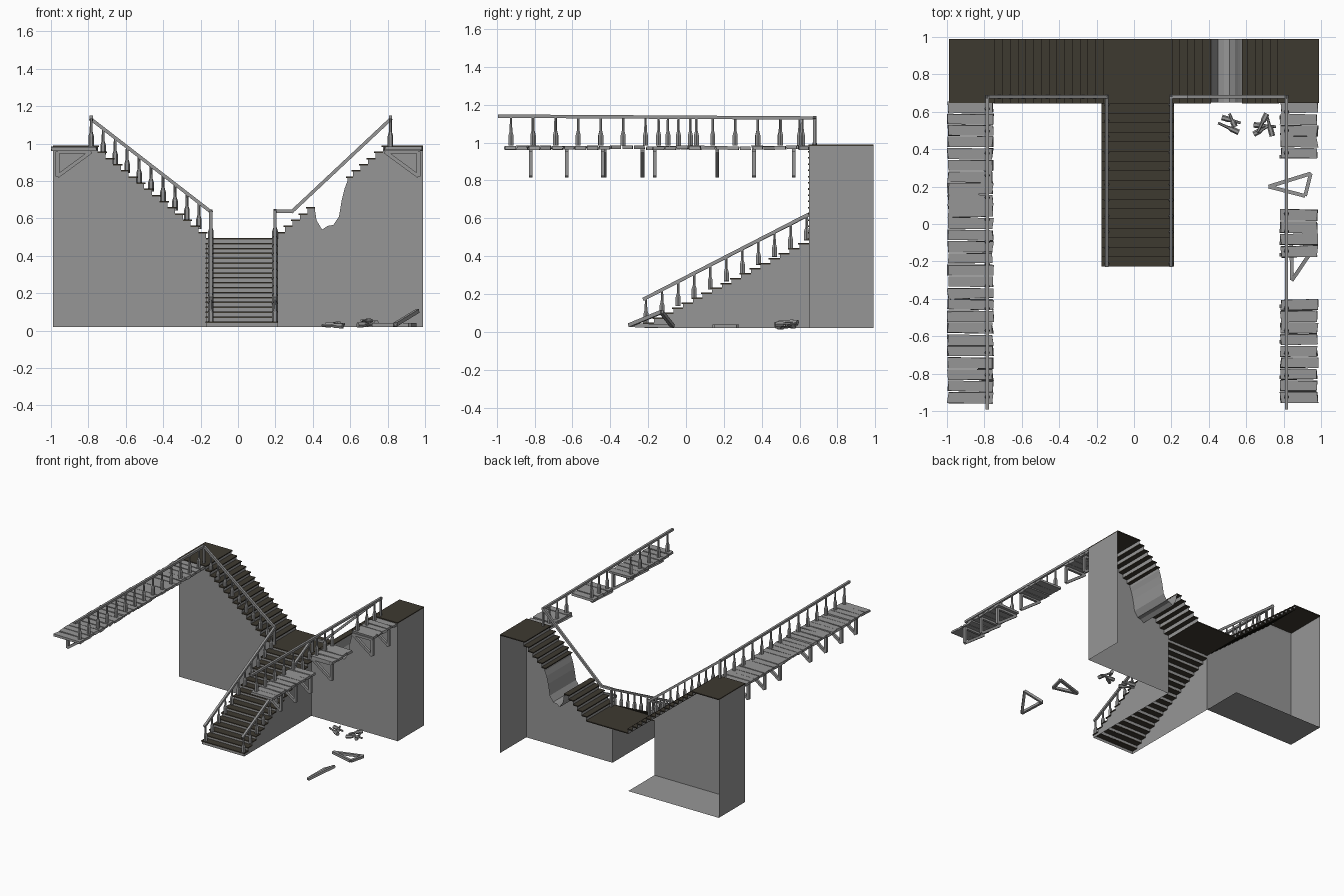
import bpy, bmesh, random
from math import cos, sin, pi
from mathutils import Vector, Matrix

random.seed(4)
cube = bpy.data.objects.get("Cube")
if cube:
    bpy.data.objects.remove(cube)


def material(name, rgb):
    m = bpy.data.materials.new(name)
    m.use_nodes = True
    m.diffuse_color = (*rgb, 1)
    m.node_tree.nodes["Principled BSDF"].inputs["Base Color"].default_value = (*rgb, 1)
    return m


GREY = material("weathered grey", (.305, .305, .305))
BROWN = material("dark brown", (.048, .041, .03))


def finish(name, bm, mat):
    me = bpy.data.meshes.new(name)
    bm.to_mesh(me)
    bm.free()
    me.materials.append(mat)
    ob = bpy.data.objects.new(name, me)
    bpy.context.collection.objects.link(ob)
    return ob


def box(bm, lo, hi, turn=0):
    lo, hi = Vector(lo), Vector(hi)
    size = hi - lo
    mat = Matrix.Translation((lo + hi) / 2) @ Matrix.Rotation(turn, 4, 'Z') @ Matrix.Diagonal((*size, 1))
    return bmesh.ops.create_cube(bm, size=1, matrix=mat)["verts"]


def aligned(a, b):
    d = Vector(b) - Vector(a)
    return Matrix.Translation(a) @ d.to_track_quat('Z', 'Y').to_matrix().to_4x4(), d.length


def beam(bm, a, b, w=.018, h=.018):
    m, n = aligned(a, b)
    m = m @ Matrix.Translation((0, 0, n / 2)) @ Matrix.Diagonal((w, h, n, 1))
    bmesh.ops.create_cube(bm, size=1, matrix=m)


def baluster(bm, a, b):
    # thick foot tapering into a slim shaft
    m, n = aligned(a, b)
    rings = []
    for r, t in [(.015, 0), (.015, .36), (.008, .52), (.007, 1)]:
        rings.append([bm.verts.new(m @ Vector((r * cos(k * pi / 3), r * sin(k * pi / 3), t * n)))
                      for k in range(6)])
    for p, q in zip(rings, rings[1:]):
        for k in range(6):
            bm.faces.new((p[k], p[k - 1], q[k - 1], q[k]))
    bm.faces.new(rings[0])
    bm.faces.new(rings[-1])


def poly(bm, pts):
    bm.faces.new([bm.verts.new(p) for p in pts])


# main levels
GROUND, MID, TOP = .02, .495, .99
FRONT, BACK, FOOT = .65, .99, -.22
LX, RX, END = -.17, .21, .99
T = .008
FLIGHT = 15
RISE = (TOP - MID) / FLIGHT
LOWER = 18

walls = bmesh.new()
treads = bmesh.new()


# lower flight
run = (FRONT - FOOT) / (LOWER - 1)
rise = (MID - .05) / (LOWER - 1)
profile = [(FOOT, GROUND)]
for i in range(LOWER - 1):
    y, z = FOOT + i * run, .05 + i * rise
    box(treads, (LX - .005, y - .008, z - T), (RX + .005, y + run, z))
    below = profile[-1][1]
    poly(walls, [(LX, y, below), (RX, y, below), (RX, y, z - T / 2), (LX, y, z - T / 2)])
    profile += [(y, z - T / 2), (y + run, z - T / 2)]
poly(walls, [(LX, FRONT, MID - rise), (RX, FRONT, MID - rise), (RX, FRONT, MID - T), (LX, FRONT, MID - T)])
profile += [(FRONT, GROUND)]
for x in (LX, RX):
    poly(walls, [(x, y, z) for y, z in profile])

# middle landing
box(treads, (LX, FRONT - .008, MID - T), (RX, BACK, MID))


# upper flights: treads, risers and stepped front wall
def upper_flight(start, stop, gap):
    run = (stop - start) / (FLIGHT - 1)
    side = 1 if stop > start else -1
    outline = [(start, GROUND)]
    last = MID
    for i in range(FLIGHT - 1):
        if gap and 5 <= i < 9:
            if i == 5:
                # collapsed hollow replaces several steps
                hollow = [(.41, .655), (.42, .59), (.45, .54), (.48, .56), (.51, .565),
                          (.54, .61), (.555, .7), (.57, .76), (.585, .8)]
                for (xa, za), (xb, zb) in zip(hollow, hollow[1:]):
                    poly(walls, [(xa, FRONT, za), (xb, FRONT, zb), (xb, BACK, zb), (xa, BACK, za)])
                outline += hollow
                last = hollow[-1][1]
            continue
        x, z = start + i * run, MID + (i + 1) * RISE
        if gap and i == 9:
            x = .585
        far = start + (i + 1) * run
        box(treads, (min(x - side * .008, far), FRONT - .005, z - T),
            (max(x - side * .008, far), BACK, z))
        poly(walls, [(x, FRONT, last - T / 2), (x, BACK, last - T / 2), (x, BACK, z - T / 2), (x, FRONT, z - T / 2)])
        outline += [(x, z - T / 2), (far, z - T / 2)]
        last = z
    poly(walls, [(stop, FRONT, last), (stop, BACK, last), (stop, BACK, TOP - T), (stop, FRONT, TOP - T)])
    outline += [(stop, TOP - T / 2), (side * END, TOP - T / 2), (side * END, GROUND)]
    poly(walls, [(x, FRONT, z) for x, z in outline])
    # end wall and upper landing
    poly(walls, [(side * END, y, z) for y, z in
                 ((FRONT, GROUND), (BACK, GROUND), (BACK, TOP - T), (FRONT, TOP - T))])
    edge = stop - side * .008
    box(treads, (min(edge, side * END), FRONT - .003, TOP - T), (max(edge, side * END), BACK, TOP))


upper_flight(RX, .775, True)
upper_flight(LX, -.75, False)
poly(walls, [(-END, FRONT, GROUND), (LX, FRONT, GROUND), (LX, BACK, GROUND), (-END, BACK, GROUND)])
finish("stair_walls", walls, GREY)
finish("stair_treads", treads, BROWN)


# plank walkways
def walkway(name, x0, x1, spans):
    bm = bmesh.new()
    for ya, yb in spans:
        n = round((yb - ya) / .061)
        step = (yb - ya) / n
        for i in range(n):
            y, z = ya + i * step, .97 + random.uniform(-.003, .003)
            verts = box(bm, (x0, y + .003, z - .007), (x1, y + step - .003, z + .012),
                        random.uniform(-.015, .015))
            for v in verts:
                v.co.x += random.uniform(-.006, .006)
                v.co.y += random.uniform(-.004, .004)
    finish(name, bm, GREY)


walkway("right_walkway_planks", -.995, -.755, [(-.96, .655)])
walkway("left_walkway_planks", .785, .98, [(-.96, -.4), (-.18, .08), (.35, .65)])


# triangular brackets
def bracket(bm, a, b, c):
    for p, q in ((a, b), (b, c), (c, a)):
        beam(bm, p, q, .02, .02)


for name, side, ys in (("right_brackets", -1, (-.82, -.63, -.43, -.23, .165, .36, .57)),
                       ("left_brackets", 1, (-.82, -.63, -.44, -.165, .36, .57))):
    bm = bmesh.new()
    for y in ys:
        bracket(bm, (side * .965, y, .825), (side * .965, y, .957), (side * .785, y, .957))
    finish(name, bm, GREY)


# handrails with their balusters
def railing(name, path, level_posts, upper_posts):
    bm = bmesh.new()
    pts = [Vector(p) for p in path]
    for a, b in zip(pts, pts[1:]):
        d = (b - a).normalized() * .008
        beam(bm, a - d, b + d)
    top, foot, corner = pts[1], pts[-1], pts[-2]
    for y in level_posts:
        baluster(bm, (top.x, y, .985), (top.x, y, 1.135))
    beam(bm, (top.x, top.y, .98), top, .015, .015)
    beam(bm, (corner.x, corner.y, MID), corner, .015, .015)
    for i in range(1, upper_posts + 1):
        p = top.lerp(pts[2], i / (upper_posts + 1))
        baluster(bm, p - Vector((0, 0, .14)), p)
    for i in range(11):
        p = foot.lerp(corner, (i + .1) / 10.6)
        baluster(bm, p - Vector((0, 0, .13)), p)
    finish(name, bm, GREY)


railing("right_railing",
        [(-.785, -.985, 1.14), (-.785, .68, 1.13), (-.145, .68, .635), (-.145, FOOT, .175)],
        [-.925 + i * .1185 for i in range(14)], 9)
railing("left_railing",
        [(.815, -.985, 1.14), (.815, .68, 1.13), (.29, .68, .638), (.198, .68, .638), (.198, FOOT, .175)],
        [-.925, -.81, -.69, -.57, -.45, -.145, -.04, .055, .38, .5, .6], 0)

# fallen brackets
bm = bmesh.new()
bracket(bm, (.72, .2, .03), (.945, .27, .03), (.915, .15, .03))
bracket(bm, (.845, -.3, .035), (.96, -.13, .105), (.84, -.07, .03))
finish("fallen_brackets", bm, GREY)

# fallen balusters
bm = bmesh.new()
for x, y, dx, dy, z in ((.56, .49, -.11, .05, .025), (.54, .52, -.03, .07, .035), (.47, .57, .1, -.03, .03),
                        (.64, .48, .09, .05, .03), (.74, .47, -.03, .11, .04), (.64, .53, .12, -.01, .03),
                        (.71, .59, -.05, -.1, .05)):
    baluster(bm, (x, y, z), (x + dx, y + dy, z + .004))
finish("fallen_balusters", bm, GREY)
